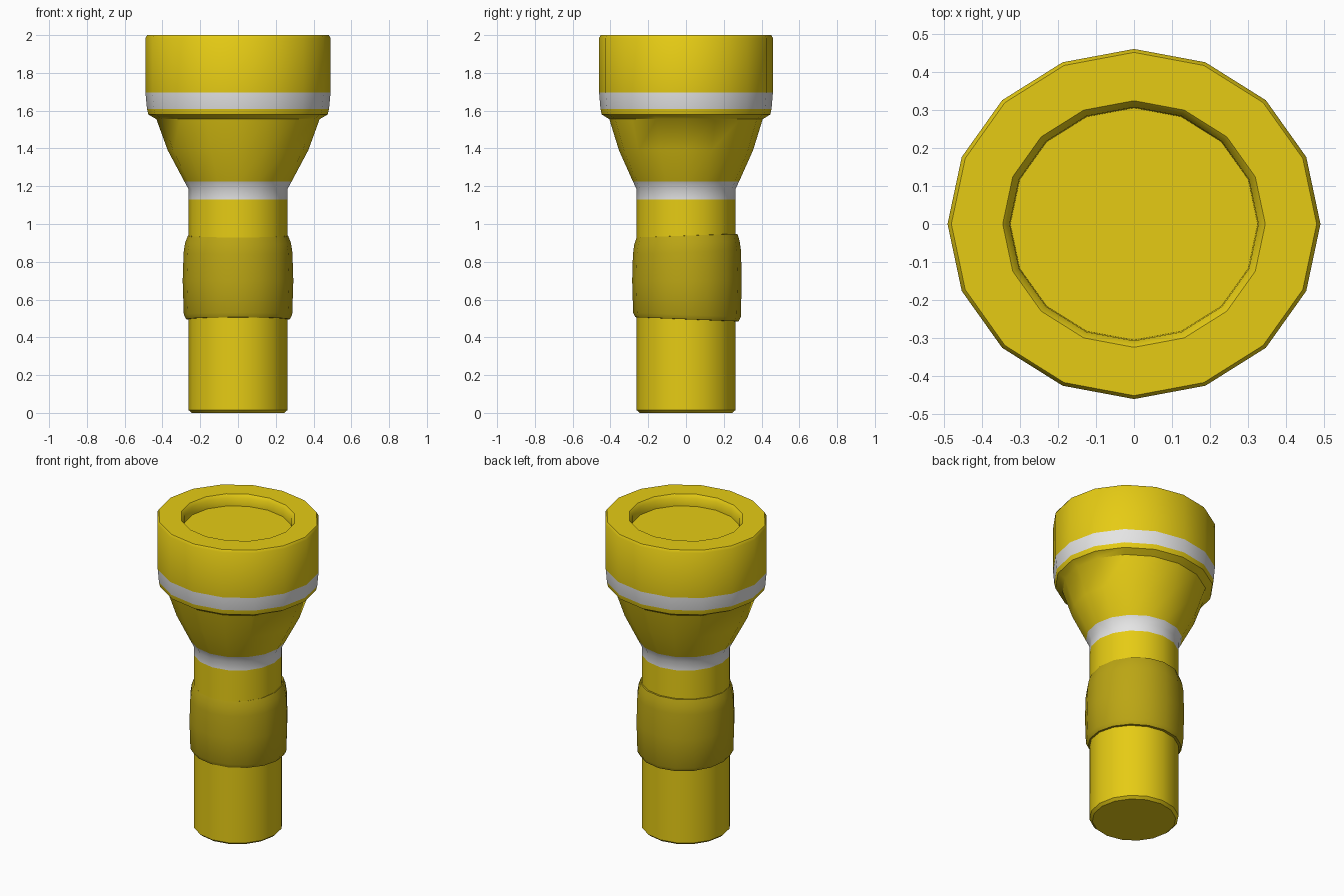
import bpy, bmesh, math

if "Cube" in bpy.data.objects:
    bpy.data.objects.remove(bpy.data.objects["Cube"])

SIDES = 16

def material(name, rgb):
    m = bpy.data.materials.new(name)
    m.diffuse_color = (*rgb, 1)
    m.use_nodes = True
    m.node_tree.nodes["Principled BSDF"].inputs["Base Color"].default_value = m.diffuse_color
    return m

yellow = material("yellow", (0.79, 0.60, 0.007))
dark_yellow = material("dark yellow", (0.50, 0.38, 0.007))
white = material("pale grey", (0.78, 0.78, 0.78))

def lathe(name, rings, mats, caps=True, dy=0.0, shear=None):
    """Skin rings of (rx, ry, z, material of the band above)."""
    bm = bmesh.new()
    loops = []
    for rx, ry, z, _ in rings:
        loop = []
        for i in range(SIDES):
            a = 2 * math.pi * i / SIDES
            y = ry * math.sin(a) + dy
            loop.append(bm.verts.new((rx * math.cos(a), y, z + (shear(z) * y if shear else 0))))
        loops.append(loop)
    for k in range(len(rings) - 1):
        lo, hi = loops[k], loops[k + 1]
        for i in range(SIDES):
            j = (i + 1) % SIDES
            bm.faces.new((lo[i], lo[j], hi[j], hi[i])).material_index = rings[k][3]
    if caps:
        bm.faces.new(loops[0][::-1])
        bm.faces.new(loops[-1])
    bmesh.ops.recalc_face_normals(bm, faces=bm.faces)
    me = bpy.data.meshes.new(name)
    bm.to_mesh(me)
    bm.free()
    for m in mats:
        me.materials.append(m)
    ob = bpy.data.objects.new(name, me)
    bpy.context.collection.objects.link(ob)
    bpy.ops.object.select_all(action='DESELECT')
    ob.select_set(True)
    bpy.context.view_layer.objects.active = ob
    bpy.ops.object.shade_smooth_by_angle(angle=math.radians(40))
    return ob

# Torch body: round handle, flared neck, slightly oval head with recessed lens
lathe("torch_body", [
    (0.245, 0.245, 0.00, 0), (0.262, 0.262, 0.015, 0),
    (0.262, 0.262, 1.13, 1), (0.262, 0.262, 1.185, 1),
    (0.284, 0.281, 1.225, 0), (0.372, 0.355, 1.39, 0),
    (0.432, 0.406, 1.555, 0), (0.475, 0.446, 1.58, 0),
    (0.482, 0.453, 1.61, 1), (0.490, 0.460, 1.695, 0),
    (0.490, 0.460, 1.985, 0), (0.480, 0.451, 2.00, 0),
    (0.345, 0.324, 2.00, 0), (0.327, 0.307, 1.98, 0),
    (0.325, 0.305, 1.93, 0),
], [yellow, white])

# Grip sleeve, a little thicker and slightly skewed front to back
lathe("grip_sleeve", [
    (0.250, 0.250, 0.495, 0), (0.274, 0.274, 0.496, 0),
    (0.287, 0.285, 0.52, 0), (0.293, 0.290, 0.70, 0),
    (0.288, 0.286, 0.85, 0), (0.280, 0.279, 0.90, 0),
    (0.265, 0.267, 0.938, 0), (0.250, 0.250, 0.940, 0),
], [dark_yellow], caps=False, dy=0.005,
    shear=lambda z: 0.035 if z > 0.7 else -0.04 if z < 0.7 else 0)
